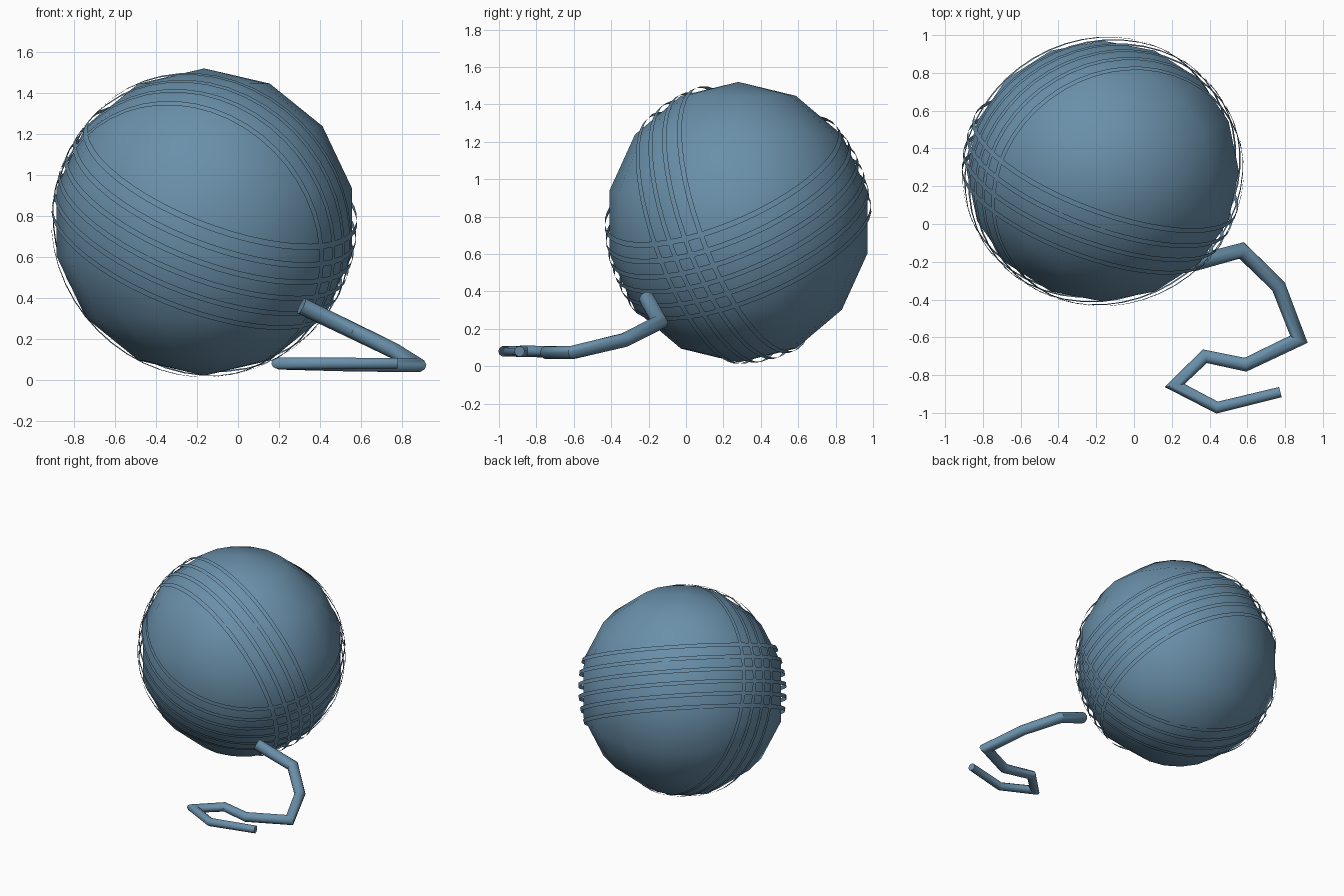
import bpy, bmesh, math
from mathutils import Vector, Matrix

cube = bpy.data.objects.get("Cube")
if cube:
    bpy.data.objects.remove(cube, do_unlink=True)

BLUE_RGB = (0.143, 0.277, 0.40)
BLUE = bpy.data.materials.new("wool blue")
BLUE.use_nodes = True
BLUE.diffuse_color = (*BLUE_RGB, 1)
BLUE.node_tree.nodes["Principled BSDF"].inputs["Base Color"].default_value = (*BLUE_RGB, 1)

CENTRE = Vector((-0.165, 0.28, 0.77))
RADII = Vector((0.739, 0.708, 0.75))


def finish(bm, name, angle):
    mesh = bpy.data.meshes.new(name)
    for f in bm.faces:
        f.smooth = True
    bm.to_mesh(mesh)
    bm.free()
    mesh.materials.append(BLUE)
    mesh.set_sharp_from_angle(angle=math.radians(angle))
    obj = bpy.data.objects.new(name, mesh)
    bpy.context.collection.objects.link(obj)


def bridge(bm, r, s, closed=True):
    for k in range(len(r)):
        j = (k + 1) % len(r)
        bm.faces.new((r[k], r[j], s[j], s[k]))


# Ball of wool
bm = bmesh.new()
bmesh.ops.create_uvsphere(bm, u_segments=16, v_segments=7, radius=1,
                          matrix=Matrix.Translation(CENTRE) @ Matrix.Diagonal((*RADII, 1)))
finish(bm, "wool_ball", 80)


# Wound strands: thin flat ribbons lying just above the ball
def wound_strands(name, normal, first, step, count):
    bm = bmesh.new()
    scaled = Vector(normal).normalized() * RADII
    size = scaled.length
    axis = scaled / size
    u = axis.orthogonal().normalized()
    v = axis.cross(u)
    for i in range(count):
        edges = []
        for offset in (-0.014, 0.014):
            h = (first + step * i + offset) / size
            r = math.sqrt(1 - h * h)
            ring = []
            for k in range(48):
                w = math.tau * k / 48
                d = axis * h + (u * math.cos(w) + v * math.sin(w)) * r
                ring.append(bm.verts.new(CENTRE + d * RADII * 1.01))
            edges.append(ring)
        bridge(bm, *edges)
    finish(bm, name, 40)


wound_strands("level_strands", (0.33, -0.37, 0.865), -0.18, 0.086, 6)
wound_strands("upright_strands", (0.334, 0.882, 0.331), -0.24, 0.093, 4)


# Loose end trailing on the ground: a tapering tube, mitred at each bend
def loose_end(points, thick, thin, sides):
    bm = bmesh.new()
    last = len(points) - 1
    rings = []
    for i, p in enumerate(points):
        a = (points[max(i, 1)] - points[max(i, 1) - 1]).normalized()
        b = (points[min(i, last - 1) + 1] - points[min(i, last - 1)]).normalized()
        t = (a + b).normalized()
        side = t.cross(Vector((0, 0, 1))).normalized()
        up = side.cross(t)
        mitre = min(1 / max(t.dot(a), 0.1), 1.7)
        radius = thick + (thin - thick) * i / last
        ring = []
        for k in range(sides):
            w = math.tau * k / sides
            ring.append(bm.verts.new(p + radius * (side * mitre * math.cos(w) + up * math.sin(w))))
        rings.append(ring)
    for r, s in zip(rings, rings[1:]):
        bridge(bm, r, s)
    bm.faces.new(rings[0])
    bm.faces.new(rings[-1])
    bmesh.ops.recalc_face_normals(bm, faces=bm.faces)
    finish(bm, "loose_end", 40)


path = [(0.31, -0.21, 0.36), (0.57, -0.14, 0.235), (0.765, -0.33, 0.14),
        (0.873, -0.61, 0.073), (0.59, -0.745, 0.073), (0.375, -0.70, 0.077),
        (0.215, -0.855, 0.08), (0.44, -0.972, 0.08), (0.775, -0.89, 0.08)]
loose_end([Vector(p) for p in path], 0.042, 0.028, 10)
